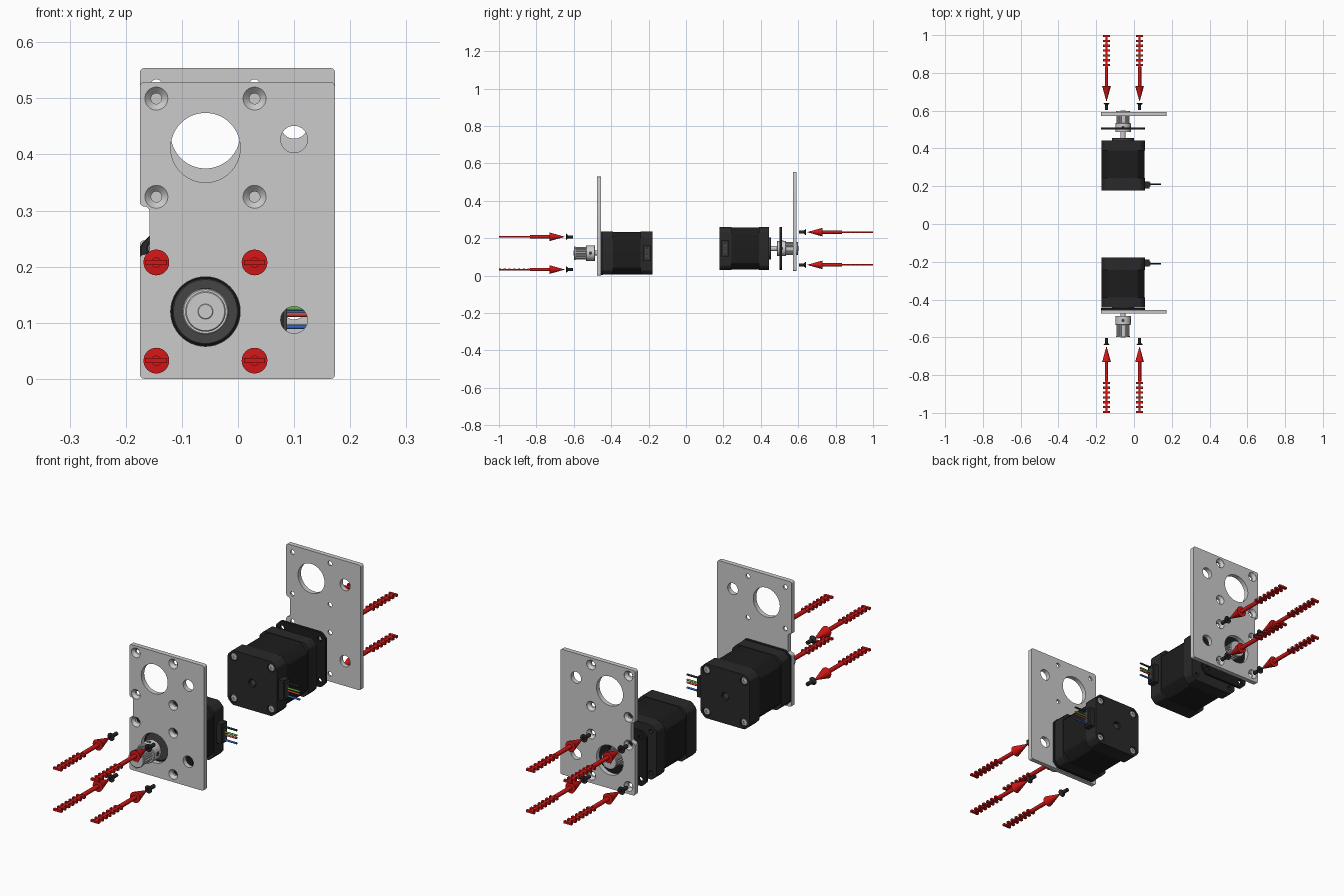
import bpy, bmesh
from math import sin, cos, pi
from mathutils import Vector

if "Cube" in bpy.data.objects:
    bpy.data.objects.remove(bpy.data.objects["Cube"])

CX, CZ, HALF = -0.058, 0.12, 0.0875     # motor axis and half spacing of its screws


def material(name, rgb):
    m = bpy.data.materials.new(name)
    m.diffuse_color = (*rgb, 1)
    m.use_nodes = True
    m.node_tree.nodes["Principled BSDF"].inputs["Base Color"].default_value = m.diffuse_color
    return m


BLACK = material("black", (0.022, 0.022, 0.022))
STACK = material("stack_black", (0.012, 0.012, 0.012))
DARK = material("dark_grey", (0.06, 0.06, 0.06))
RED = material("arrow_red", (0.65, 0.008, 0.008))
WIRES = [(0.0275, BLACK), (0.0055, material("wire_green", (0.12, 0.4, 0.06))),
         (-0.0055, material("wire_red", (0.6, 0.06, 0.03))),
         (-0.0275, material("wire_blue", (0.03, 0.12, 0.5)))]


def finish(bm, name, mat=None):
    bmesh.ops.recalc_face_normals(bm, faces=bm.faces)
    me = bpy.data.meshes.new(name)
    bm.to_mesh(me)
    bm.free()
    ob = bpy.data.objects.new(name, me)
    bpy.context.collection.objects.link(ob)
    if mat:
        me.materials.append(mat)
    return ob


def prism(name, pts, y0, y1, mat=None, bevel=0, seg=3):
    """Outline in x,z pushed along y, corners optionally rounded."""
    bm = bmesh.new()
    f = bm.faces.new([bm.verts.new((x, y0, z)) for x, z in pts])
    new = bmesh.ops.extrude_face_region(bm, geom=[f])["geom"]
    bmesh.ops.translate(bm, vec=(0, y1 - y0, 0),
                        verts=[v for v in new if isinstance(v, bmesh.types.BMVert)])
    if bevel:
        edges = [e for e in bm.edges if abs(e.verts[0].co.y - e.verts[1].co.y) > 1e-5]
        bmesh.ops.bevel(bm, geom=edges, offset=bevel, segments=seg, affect='EDGES', profile=0.5)
    return finish(bm, name, mat)


def add_lathe(bm, prof, x, z, n=32):
    """Solid of revolution about y from (radius, y) points."""
    rings = [[bm.verts.new((x + r * cos(2 * pi * i / n), y, z + r * sin(2 * pi * i / n)))
              for i in range(n)] for r, y in prof]
    for a, b in zip(rings, rings[1:]):
        for i in range(n):
            j = (i + 1) % n
            bm.faces.new((a[i], a[j], b[j], b[i]))
    bm.faces.new(rings[0])
    bm.faces.new(rings[-1])


def lathe(name, prof, spots, mat=None, n=32):
    bm = bmesh.new()
    for x, z in spots:
        add_lathe(bm, prof, x, z, n)
    return finish(bm, name, mat)


def rod(name, a, b, r, mat=None, n=12):
    a, b = Vector(a), Vector(b)
    bm = bmesh.new()
    bmesh.ops.create_cone(bm, cap_ends=True, segments=n, radius1=r, radius2=r, depth=(b - a).length)
    bm.transform((b - a).to_track_quat('Z', 'Y').to_matrix().to_4x4())
    bmesh.ops.translate(bm, verts=bm.verts, vec=(a + b) / 2)
    return finish(bm, name, mat)


def cut(ob, *cutters):
    for c in cutters:
        m = ob.modifiers.new("cut", 'BOOLEAN')
        m.object, m.operation, m.solver = c, 'DIFFERENCE', 'EXACT'
    dg = bpy.context.evaluated_depsgraph_get()
    me = bpy.data.meshes.new_from_object(ob.evaluated_get(dg))
    ob.modifiers.clear()
    ob.data = me
    for c in cutters:
        bpy.data.objects.remove(c)


def square(cx, cz, h, c):
    """Square outline with chamfered corners."""
    k = h - c
    return [(cx + x, cz + z) for x, z in
            [(-k, -h), (k, -h), (h, -k), (h, k), (k, h), (-k, h), (-h, k), (-h, -k)]]


def corners(cx, cz, d=HALF):
    return [(cx + i * d, cz + j * d) for i in (-1, 1) for j in (-1, 1)]


def assembly(tag, s, dz, plate_y, gasket_y):
    """One motor with its plate; y values are distances outward from the middle."""
    z0 = CZ + dz
    axis, bolts = [(CX, z0)], corners(CX, z0)

    def pr(name, pts, a, b, *args):
        return prism(f"{tag}_{name}", pts, s * a, s * b, *args)

    def la(name, prof, spots, *args):
        return lathe(f"{tag}_{name}", [(r, s * y) for r, y in prof], spots, *args)

    # mounting plate with edge notch, two bores, two access holes, countersunk holes
    p0, p1 = plate_y, plate_y + 0.020
    outline = [(x, z + dz) for x, z in
               [(-0.175, 0), (0.173, 0), (0.173, 0.529), (-0.175, 0.529), (-0.175, 0.307),
                (-0.158, 0.307), (-0.158, 0.222), (-0.175, 0.222)]]
    plate = pr("mounting_plate", outline, p0, p1, None, 0.008)
    big = [(CX, z0), (CX, z0 + 0.292)]
    small = [(0.1, dz + 0.105), (0.1, dz + 0.427)]
    sink = [(0.0095, p0 - 0.01), (0.0095, p1 - 0.012), (0.0205, p1 - 0.001), (0.0205, p1 + 0.01)]
    cut(plate,
        la("c1", [(0.062, p0 - .01), (0.062, p1 + .01)], big, None, 64),
        la("c2", [(0.024, p0 - .01), (0.024, p1 + .01)], small),
        la("c3", sink, bolts + corners(CX, z0 + 0.292)))

    # damping gasket
    g0, g1 = gasket_y, gasket_y + 0.011
    gasket = pr("gasket", square(CX, z0, 0.116, 0.022), g0, g1, STACK, 0.006)
    cut(gasket, la("c1", [(0.06, g0 - .01), (0.06, g1 + .01)], axis, None, 64),
        la("c2", [(0.0095, g0 - .01), (0.0095, g1 + .01)], bolts))

    # motor: rear cap, lamination stack, front cap
    rear = pr("motor_rear_cap", square(CX, z0, 0.115, 0.022), 0.178, 0.243, BLACK, 0.006)
    cut(rear, la("c1", [(0.017, 0.17), (0.017, 0.186)], bolts),
        la("c2", [(0.017, 0.17), (0.017, 0.195)], axis))
    pr("motor_stack", square(CX, z0, 0.113, 0.036), 0.243, 0.390, STACK, 0.004)
    front = pr("motor_front_cap", square(CX, z0, 0.115, 0.022), 0.390, 0.443, BLACK, 0.006)
    cut(front, la("c1", [(0.009, 0.415), (0.009, 0.46)], bolts))
    la("motor_boss", [(0.059, 0.442), (0.059, 0.453), (0.057, 0.455)], axis, DARK, 48)
    la("motor_rear_bearing", [(0.012, 0.184), (0.012, 0.198)], axis, DARK)
    screws = la("motor_rear_screws", [(0.013, 0.181), (0.015, 0.183), (0.015, 0.19)], bolts)
    cut(screws, la("c1", [(0.006, 0.17), (0.006, 0.185)], bolts, None, 6))

    # shaft and toothed pulley with hub
    la("shaft", [(0.0135, 0.45), (0.0135, 0.6), (0.0125, 0.601)], axis)
    la("pulley_hub", [(0.039, 0.486), (0.041, 0.488), (0.041, 0.533), (0.039, 0.535)], axis, None, 48)
    teeth = []
    for i in range(20):
        for k, r in ((0, 0.034), (0.42, 0.034), (0.52, 0.029), (0.9, 0.029)):
            a = 2 * pi * (i + k) / 20
            teeth.append((CX + r * cos(a), z0 + r * sin(a)))
    pr("pulley_teeth", teeth, 0.534, 0.593)
    la("pulley_flange", [(0.036, 0.592), (0.036, 0.597), (0.034, 0.599)], axis, None, 48)
    for k, d in enumerate([(1, 0), (0, 1)]):
        a, b = [(CX + d[0] * r, s * 0.511, z0 + d[1] * r) for r in (0.03, 0.0415)]
        rod(f"{tag}_grub_screw_{k}", a, b, 0.009, DARK)

    # connector socket with wires
    x0 = CX + 0.11
    pr("connector", [(x0, z0 - .042), (0.081, z0 - .042), (0.081, z0 + .042), (x0, z0 + .042)],
       0.188, 0.226, BLACK)
    pr("connector_plug", [(0.08, z0 - .034), (0.087, z0 - .034), (0.087, z0 + .034),
                          (0.08, z0 + .034)], 0.198, 0.220, DARK)
    for k, (h, mat) in enumerate(WIRES):
        rod(f"{tag}_wire_{k}", (0.08, s * 0.21, z0 + h), (0.142, s * 0.21, z0 + h), 0.004, mat)

    # countersunk screws waiting outside the plate, with hex sockets
    fix = la("fixing_screws", [(0.008, 0.603), (0.008, 0.630), (0.0165, 0.639), (0.0165, 0.641)],
             bolts, BLACK, 24)
    cut(fix, la("c1", [(0.006, 0.634), (0.006, 0.65)], bolts, None, 6))

    # red arrows pointing at the screws
    la("arrows", [(0.001, 0.65), (0.023, 0.73), (0.009, 0.731), (0.009, 0.835)], bolts, RED, 24)

    # slatted arrow tails
    bm = bmesh.new()
    for x, z in bolts:
        boxes = [(0.006, 0.83, 1.0)] + [(0.019, 0.836 + 0.0255 * i, 0.847 + 0.0255 * i)
                                        for i in range(7)]
        for w, a, b in boxes:
            vs = bmesh.ops.create_cube(bm, size=1)["verts"]
            h = 0.009 if w > 0.01 else 0.008
            for v in vs:
                v.co = Vector((x + v.co.x * 2 * w, s * ((a + b) / 2 + v.co.y * (b - a)),
                               z + v.co.z * h))
    finish(bm, f"{tag}_arrow_tails", RED)


assembly("front", -1, 0.0, 0.455, 0.4435)
assembly("back", 1, 0.025, 0.572, 0.501)

# smooth round parts, keep hard edges
for ob in bpy.context.scene.objects:
    ob.select_set(True)
    bpy.context.view_layer.objects.active = ob
bpy.ops.object.shade_smooth_by_angle(angle=0.6)
